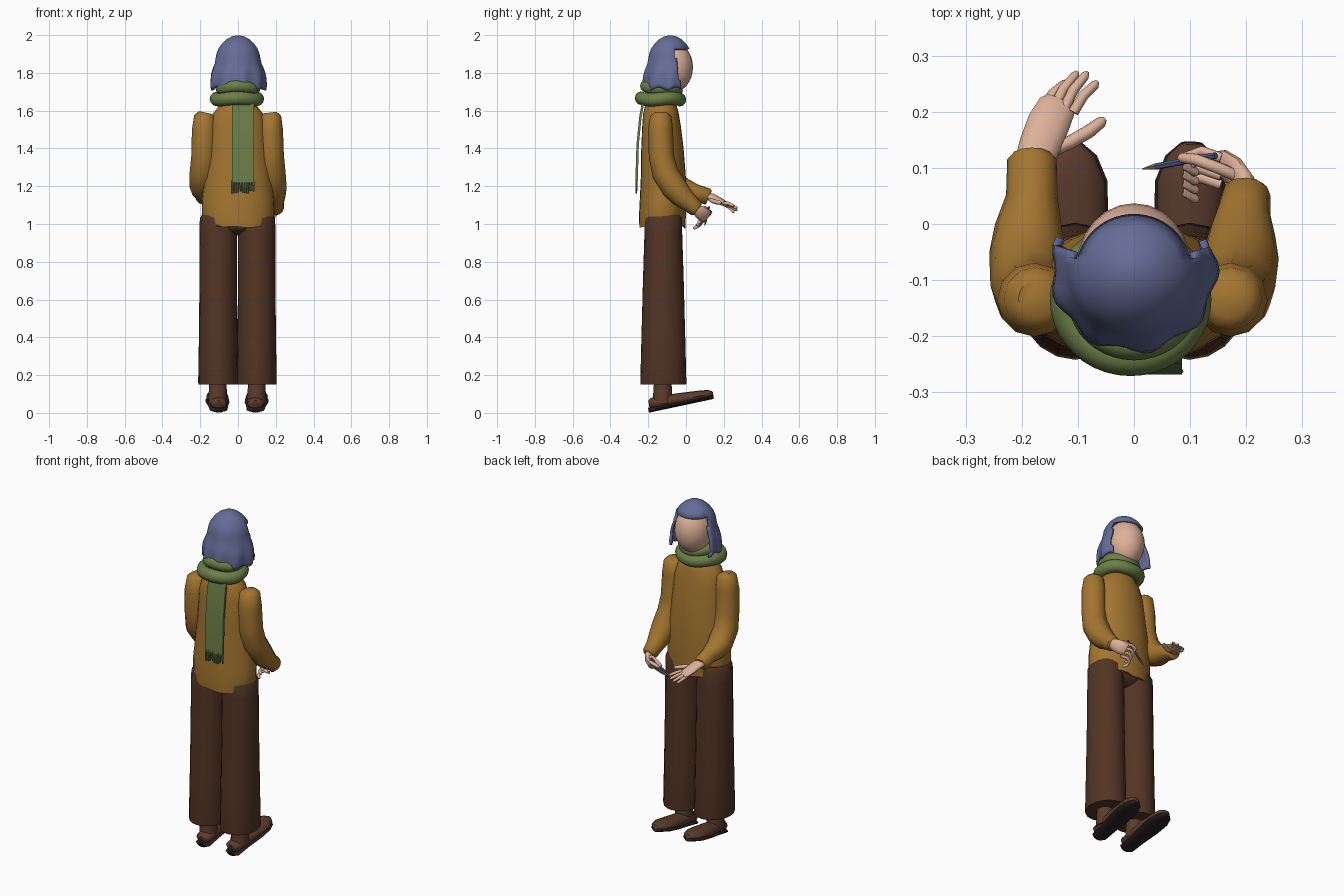
import bpy, bmesh, math, random
from mathutils import Vector

random.seed(4)
old = bpy.data.objects.get("Cube")
if old:
    bpy.data.objects.remove(old, do_unlink=True)


def material(name, rgb):
    m = bpy.data.materials.new(name)
    m.use_nodes = True
    m.diffuse_color = (*rgb, 1)
    bsdf = next(n for n in m.node_tree.nodes if n.type == 'BSDF_PRINCIPLED')
    bsdf.inputs["Base Color"].default_value = (*rgb, 1)
    return m


HAIR = material("slate_blue_hair", (.13, .15, .31))
WOOL = material("mustard_wool", (.37, .18, .03))
CLOTH = material("dark_brown_cloth", (.085, .035, .018))
LEATHER = material("shoe_leather", (.105, .045, .025))
SOLE = material("dark_sole", (.022, .014, .016))
GREEN = material("scarf_green", (.15, .21, .065))
SKIN = material("skin", (.72, .44, .32))
PAINT = material("pencil_blue", (.09, .11, .25))
WOOD = material("pencil_wood", (.35, .2, .07))


def finish(bm, name, mat, angle=50):
    bmesh.ops.recalc_face_normals(bm, faces=bm.faces)
    me = bpy.data.meshes.new(name)
    bm.to_mesh(me)
    bm.free()
    ob = bpy.data.objects.new(name, me)
    bpy.context.collection.objects.link(ob)
    me.materials.append(mat)
    bpy.ops.object.select_all(action='DESELECT')
    ob.select_set(True)
    bpy.context.view_layer.objects.active = ob
    bpy.ops.object.shade_smooth_by_angle(angle=math.radians(angle))
    return ob


def loft(name, mat, path, radii, side=(1, 0, 0), segs=12, phase=0, warp=None):
    """Skin elliptical rings along a path; each radius is a number or a pair."""
    bm = bmesh.new()
    pts = [Vector(p) for p in path]
    rings = []
    for i, p in enumerate(pts):
        t = (pts[min(i + 1, len(pts) - 1)] - pts[max(i - 1, 0)]).normalized()
        a = Vector(side)
        a = (a - t * a.dot(t)).normalized()
        b = t.cross(a)
        r = radii[i] if isinstance(radii[i], tuple) else (radii[i], radii[i])
        ring = []
        for k in range(segs):
            u = math.tau * k / segs + phase
            q = p + a * math.cos(u) * r[0] + b * math.sin(u) * r[1]
            ring.append(bm.verts.new(warp(q, i, u) if warp else q))
        rings.append(ring)
    for lo, hi in zip(rings, rings[1:]):
        for k in range(segs):
            n = (k + 1) % segs
            bm.faces.new((lo[k], lo[n], hi[n], hi[k]))
    bm.faces.new(rings[0])
    bm.faces.new(rings[-1])
    return finish(bm, name, mat)


def ellipsoid(name, mat, center, size):
    bm = bmesh.new()
    bmesh.ops.create_uvsphere(bm, u_segments=24, v_segments=16, radius=1)
    for v in bm.verts:
        v.co = Vector([c + s * w for c, s, w in zip(center, size, v.co)])
    return finish(bm, name, mat)


# Head and neck
ellipsoid("head", SKIN, (0, -.075, 1.83), (.102, .112, .135))
loft("neck", SKIN, [(0, -.125, 1.6), (0, -.1, 1.78)], [.055, .055])

# Hair: a flared, wavy bob with a face opening
profile = [(1.999, .006), (1.993, .033), (1.978, .06), (1.957, .083), (1.93, .103),
           (1.905, .113), (1.88, .118), (1.85, .124), (1.82, .136), (1.79, .144),
           (1.76, .146), (1.735, .147), (1.715, .144)]
SEG = 60
bm = bmesh.new()
rows = []
for z, r in profile:
    wave = max(0, min(1, (1.87 - z) / .1))
    row = []
    for k in range(SEG):
        u = math.tau * k / SEG
        rr = r + wave * .006 * math.cos(9 * u)
        dz = -wave * .008 * math.cos(9 * u + 1)
        row.append(bm.verts.new((rr * math.cos(u), -.083 + rr * .98 * math.sin(u), z + dz)))
    rows.append(row)
bm.faces.new(rows[0])
for lo, hi in zip(rows, rows[1:]):
    for k in range(SEG):
        n = (k + 1) % SEG
        bm.faces.new((lo[k], lo[n], hi[n], hi[k]))
opening = []
for f in bm.faces:
    c = f.calc_center_median()
    if c.z < 1.93 and c.y > -.06 + (1.92 - c.z) * .17:
        opening.append(f)
bmesh.ops.delete(bm, geom=opening, context='FACES')
hair = finish(bm, "hair", HAIR)
shell = hair.modifiers.new("thickness", 'SOLIDIFY')
shell.thickness = .014
shell.offset = -1


# Scarf: two loops, hanging tail and fringe
def scarf_loop(name, center, rx, ry, tube, tilt):
    bm = bmesh.new()
    rings = []
    for i in range(40):
        u = math.tau * i / 40
        ring = []
        for k in range(12):
            w = math.tau * k / 12
            d = tube * math.cos(w)
            z = tube * 1.05 * math.sin(w) + tilt * math.sin(u) + .004 * math.sin(3 * u)
            ring.append(bm.verts.new((center[0] + (rx + d) * math.cos(u),
                                      center[1] + (ry + d) * math.sin(u), center[2] + z)))
        rings.append(ring)
    for i in range(40):
        for k in range(12):
            a, b, n = rings[i], rings[(i + 1) % 40], (k + 1) % 12
            bm.faces.new((a[k], a[n], b[n], b[k]))
    finish(bm, name, GREEN)


scarf_loop("scarf_lower_loop", (-.006, -.135, 1.662), .11, .102, .034, 0)
scarf_loop("scarf_upper_loop", (0, -.13, 1.718), .088, .082, .031, -.008)
loft("scarf_tail", GREEN, [(.027, -.225, 1.66), (.027, -.242, 1.56), (.027, -.256, 1.42), (.027, -.262, 1.22)],
     [(.083, .009)] * 4, segs=4, phase=math.pi / 4)
for i in range(9):
    x = -.026 + i * .0133
    loft("scarf_fringe", GREEN, [(x, -.262, 1.23), (x + random.uniform(-.004, .004), -.263, 1.165 + random.uniform(-.004, .01))],
         [.0075, .005], segs=6)


# Sweater with an uneven hem
def hem(q, i, u):
    if i == 0:
        q.z += .035 * abs(math.cos(u)) ** 3 + random.uniform(-.008, .008)
    return q


sweater = [(.98, -.125, .183, .122), (1.04, -.125, .19, .124), (1.12, -.123, .192, .122), (1.25, -.12, .177, .119),
           (1.4, -.125, .16, .112), (1.52, -.13, .15, .102), (1.585, -.133, .132, .094),
           (1.625, -.133, .1, .084), (1.65, -.133, .07, .068)]
loft("sweater", WOOL, [(0, y, z) for z, y, a, b in sweater], [(a, b) for z, y, a, b in sweater],
     segs=28, warp=hem)

# Sleeves
loft("right_sleeve", WOOL,
     [(-.172, -.133, 1.59), (-.176, -.133, 1.572), (-.178, -.135, 1.5), (-.18, -.13, 1.36), (-.186, -.108, 1.27),
      (-.19, -.05, 1.2), (-.188, -.005, 1.18), (-.182, .05, 1.165), (-.182, .115, 1.145), (-.182, .122, 1.142)],
     [.035, .056, .066, .067, .07, .068, .06, .046, .044, .036])
loft("left_sleeve", WOOL,
     [(.17, -.133, 1.59), (.172, -.133, 1.572), (.172, -.135, 1.5), (.176, -.13, 1.36), (.182, -.11, 1.27),
      (.19, -.06, 1.19), (.192, -.02, 1.145), (.195, .02, 1.11), (.2, .055, 1.08), (.2, .062, 1.075)],
     [.035, .056, .066, .067, .07, .068, .06, .048, .043, .035])


def finger(name, pts, r=.0095):
    loft(name, SKIN, pts, [r] * (len(pts) - 2) + [r * .85, r * .4], side=(.3, .2, 1), segs=8)


# Right hand, open with spread fingers
loft("right_palm", SKIN, [(-.182, .105, 1.15), (-.168, .14, 1.14), (-.152, .18, 1.12), (-.137, .21, 1.105), (-.132, .22, 1.1)],
     [(.032, .02), (.037, .021), (.038, .018), (.034, .014), (.026, .008)], side=(.93, -.37, 0))
for i in range(4):
    base = Vector((-.162 + i * .018, .205 - i * .002, 1.102 + i * .003))
    reach = Vector((.043, (.05, .068, .07, .055)[i], -.04 + i * .008))
    finger("right_finger", [base, base + reach * .5 + Vector((-.004, .002, .005)), base + reach * .9, base + reach])
finger("right_thumb", [(-.15, .13, 1.13), (-.115, .145, 1.12), (-.08, .165, 1.115), (-.058, .182, 1.112), (-.052, .187, 1.11)], .012)

# Left hand, curled round a pencil
loft("left_palm", SKIN, [(.202, .045, 1.085), (.195, .07, 1.067), (.18, .092, 1.05), (.158, .108, 1.04), (.148, .112, 1.036)],
     [(.026, .02), (.034, .02), (.038, .018), (.036, .015), (.028, .008)], side=(-.2, -.5, -.84))
for i in range(4):
    k = Vector((.155, .118 - i * .016, 1.066 - i * .018))
    finger("left_finger", [k + Vector(d) for d in ((0, 0, 0), (-.035, .012, -.002), (-.058, .004, -.015),
                                                  (-.06, -.016, -.028), (-.045, -.026, -.034), (-.04, -.028, -.035))])
finger("left_thumb", [(.185, .085, 1.07), (.15, .1, 1.085), (.11, .115, 1.075), (.085, .118, 1.06), (.08, .118, 1.056)], .011)
tip, end = Vector((.015, .098, .99)), Vector((.146, .122, 1.09))
loft("pencil", PAINT, [tip.lerp(end, .18), end], [.006, .006], segs=6)
loft("pencil_point", WOOD, [tip, tip.lerp(end, .18)], [.001, .006], segs=6)

# Trousers and shoes, one set per side
ellipsoid("trouser_seat", CLOTH, (0, -.12, 1.0), (.14, .095, .06))
trouser = [(.15, -.12, .104, .121), (.16, -.12, .106, .122), (.4, -.12, .102, .116), (.7, -.12, .099, .108),
           (.95, -.12, .1, .1), (1.03, -.12, .097, .1), (1.05, -.12, .085, .09)]
shoe = [(-.196, .025, .02), (-.182, .044, .03), (-.1, .048, .034), (0, .058, .031),
        (.075, .058, .028), (.12, .042, .024), (.143, .018, .012)]
for name, s in (("right", -1), ("left", 1)):
    loft(name + "_trouser_leg", CLOTH, [(s * .102 - .003, y, z) for z, y, a, b in trouser],
         [(a, b) for z, y, a, b in trouser], segs=20)
    loft(name + "_ankle", LEATHER, [(s * .103 - .004, -.125, .05), (s * .103 - .004, -.122, .2)],
         [(.05, .052), (.045, .045)])
    cx = s * .1 - .005
    loft(name + "_shoe", LEATHER, [(cx + s * (y + .1) * .03, y, .048 + (y + .19) * .16) for y, w, h in shoe],
         [(w, h) for y, w, h in shoe])
    loft(name + "_sole", SOLE, [(cx + s * (y + .1) * .03, y * 1.01, .014 + (y + .196) * .215) for y, w, h in shoe],
         [(w * 1.08, .013) for y, w, h in shoe])
